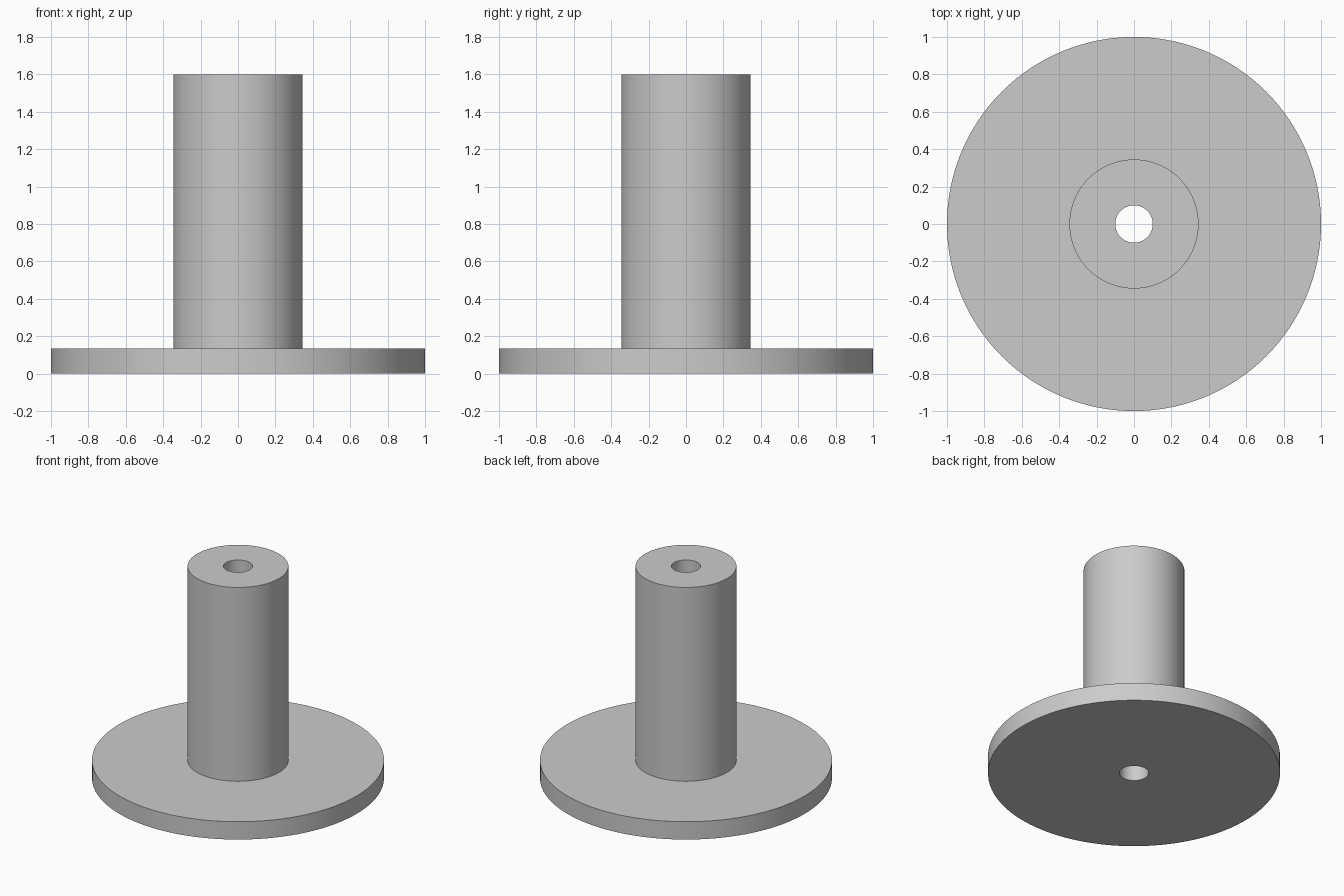
import bpy
import bmesh
import math

SEGMENTS = 128
BORE, COLUMN, FLANGE = 0.10, 0.345, 1.0
FLANGE_TOP, HEIGHT = 0.135, 1.6

if "Cube" in bpy.data.objects:
    bpy.data.objects.remove(bpy.data.objects["Cube"], do_unlink=True)

# Plain grey material
grey = bpy.data.materials.new("light_grey")
grey.use_nodes = True
colour = (0.6, 0.6, 0.6, 1.0)
grey.diffuse_color = colour
grey.node_tree.nodes["Principled BSDF"].inputs["Base Color"].default_value = colour


def lathe(name, profile, material):
    """Spin a closed (radius, height) profile around the z axis."""
    bm = bmesh.new()
    verts = [bm.verts.new((r, 0, z)) for r, z in profile]
    edges = [bm.edges.new((a, b)) for a, b in zip(verts, verts[1:] + verts[:1])]
    bmesh.ops.spin(bm, geom=verts + edges, cent=(0, 0, 0), axis=(0, 0, 1),
                   angle=math.tau, steps=SEGMENTS, use_merge=True)
    bmesh.ops.remove_doubles(bm, verts=bm.verts[:], dist=1e-5)
    bmesh.ops.recalc_face_normals(bm, faces=bm.faces[:])
    mesh = bpy.data.meshes.new(name)
    bm.to_mesh(mesh)
    bm.free()
    mesh.materials.append(material)
    obj = bpy.data.objects.new(name, mesh)
    bpy.context.collection.objects.link(obj)
    bpy.ops.object.select_all(action="DESELECT")
    obj.select_set(True)
    bpy.context.view_layer.objects.active = obj
    bpy.ops.object.shade_smooth_by_angle(angle=math.radians(30))
    return obj


# One-piece bushing: flange, column and through bore
lathe("flanged_bushing", [
    (BORE, 0), (FLANGE, 0), (FLANGE, FLANGE_TOP),
    (COLUMN, FLANGE_TOP), (COLUMN, HEIGHT), (BORE, HEIGHT),
], grey)
